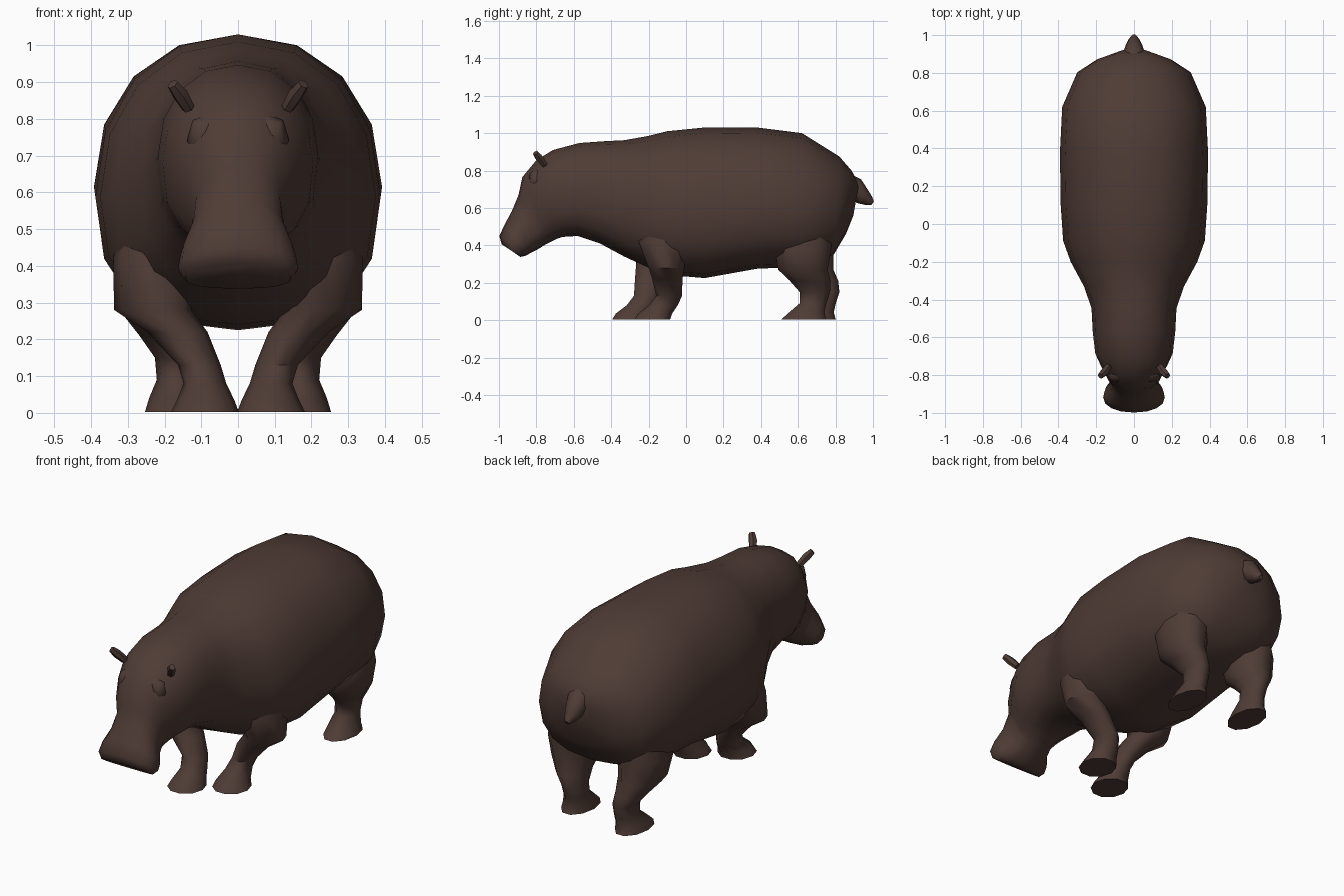
import bpy, bmesh, math
from mathutils import Vector

hide = bpy.data.materials.new("dark brown hide")
hide.diffuse_color = (0.078, 0.045, 0.036, 1)


def power(v, n):
    return math.copysign(abs(v) ** (2 / n), v)


def loft(name, rings, angle=50):
    """Skin a list of equal-length point rings and cap both ends."""
    bm = bmesh.new()
    loops = [[bm.verts.new(p) for p in ring] for ring in rings]
    n = len(loops[0])
    for a, b in zip(loops, loops[1:]):
        for i in range(n):
            bm.faces.new((a[i], a[(i + 1) % n], b[(i + 1) % n], b[i]))
    bm.faces.new(loops[0])
    bm.faces.new(loops[-1])
    bmesh.ops.recalc_face_normals(bm, faces=bm.faces)
    mesh = bpy.data.meshes.new(name)
    bm.to_mesh(mesh)
    bm.free()
    mesh.materials.append(hide)
    obj = bpy.data.objects.new(name, mesh)
    bpy.context.collection.objects.link(obj)
    bpy.ops.object.select_all(action='DESELECT')
    obj.select_set(True)
    bpy.context.view_layer.objects.active = obj
    bpy.ops.object.shade_smooth_by_angle(angle=math.radians(angle))
    return obj


def section(yt, zt, yb, zb, hw, mid=0.45, n_top=2.15, n_low=2.5, sides=16):
    """Upright rounded ring; mid is the height fraction of the widest point."""
    ring = []
    for i in range(sides):
        a = math.tau * i / sides
        c = math.cos(a)
        n = n_top if c > 0 else n_low
        t = mid + (1 - mid if c > 0 else mid) * power(c, n)
        ring.append((hw * power(math.sin(a), n), yb + (yt - yb) * t, zb + (zt - zb) * t))
    return ring


def level(z, x, y, hw, hd, sides=10):
    """Level oval ring for the legs."""
    return [(x + hw * math.cos(math.tau * i / sides),
             y + hd * math.sin(math.tau * i / sides), z) for i in range(sides)]


def tube(name, stations, sides=8):
    """Tapered tube through (x, y, z, radius) stations."""
    pts = [Vector(s[:3]) for s in stations]
    rings = []
    for k, p in enumerate(pts):
        d = pts[min(k + 1, len(pts) - 1)] - pts[max(k - 1, 0)]
        q = d.to_track_quat('Z', 'X')
        r = stations[k][3]
        rings.append([p + q @ Vector((r * math.cos(math.tau * i / sides),
                                      r * math.sin(math.tau * i / sides), 0))
                      for i in range(sides)])
    return loft(name, rings)


# barrel body, neck and drooping muzzle in one skin, from rump to nose
loft("body_and_head", [section(*s) for s in (
    (0.925, 0.73, 0.895, 0.56, 0.08),
    (0.885, 0.80, 0.855, 0.46, 0.20),
    (0.82, 0.875, 0.79, 0.35, 0.30),
    (0.62, 1.00, 0.62, 0.285, 0.38),
    (0.38, 1.03, 0.38, 0.275, 0.392),
    (0.10, 1.03, 0.10, 0.225, 0.388),
    (-0.10, 1.01, -0.08, 0.24, 0.375),
    (-0.20, 0.985, -0.20, 0.28, 0.335),
    (-0.33, 0.962, -0.33, 0.34, 0.265, 0.48),
    (-0.43, 0.957, -0.46, 0.41, 0.225, 0.5),
    (-0.57, 0.947, -0.58, 0.45, 0.218, 0.5),
    (-0.71, 0.91, -0.66, 0.445, 0.205, 0.5),
    (-0.80, 0.855, -0.69, 0.435, 0.178, 0.5),
    (-0.875, 0.765, -0.72, 0.42, 0.145, 0.5),
    (-0.895, 0.67, -0.75, 0.405, 0.122, 0.5),
    (-0.93, 0.585, -0.79, 0.38, 0.130, 0.5),
    (-0.97, 0.51, -0.83, 0.36, 0.158, 0.45),
    (-0.998, 0.45, -0.855, 0.345, 0.163, 0.45),
    (-0.985, 0.405, -0.885, 0.338, 0.145, 0.45))])

# ears and brows on both sides
for s, side in ((1, "right"), (-1, "left")):
    tube(side + "_ear", [(s * 0.135, -0.755, 0.83, 0.018),
                         (s * 0.158, -0.785, 0.868, 0.022),
                         (s * 0.178, -0.805, 0.895, 0.016)], 6)
    tube(side + "_brow", [(s * 0.06, -0.80, 0.80, 0.02),
                          (s * 0.09, -0.798, 0.775, 0.04),
                          (s * 0.10, -0.80, 0.735, 0.04),
                          (s * 0.10, -0.80, 0.69, 0.015)])

# stubby tail
tube("tail", [(0, 0.82, 0.755, 0.05), (0, 0.90, 0.705, 0.06),
              (0, 0.945, 0.66, 0.045), (0, 0.98, 0.637, 0.027),
              (0, 0.998, 0.625, 0.012)])

# legs as (height, x, y, half width, half depth), both pairs mid-stride
FRONT = ((0.60, 0.20, -0.13, 0.09, 0.10), (0.42, 0.228, -0.12, 0.112, 0.14),
         (0.28, 0.232, -0.105, 0.105, 0.10), (0.22, 0.165, -0.10, 0.082, 0.085),
         (0.13, 0.105, -0.09, 0.058, 0.072), (0.08, 0.09, -0.12, 0.058, 0.08),
         (0.035, 0.088, -0.165, 0.078, 0.095), (0.003, 0.09, -0.18, 0.092, 0.10))
HIND = ((0.55, 0.19, 0.64, 0.10, 0.14), (0.38, 0.21, 0.625, 0.12, 0.16),
        (0.27, 0.205, 0.625, 0.11, 0.14), (0.21, 0.19, 0.665, 0.078, 0.115),
        (0.15, 0.168, 0.69, 0.058, 0.085), (0.09, 0.165, 0.68, 0.056, 0.075),
        (0.04, 0.172, 0.645, 0.07, 0.10), (0.003, 0.175, 0.63, 0.078, 0.128))
for name, shape, s, shift in (("right_front_leg", FRONT, 1, 0),
                              ("left_front_leg", FRONT, -1, -0.12),
                              ("right_hind_leg", HIND, 1, 0),
                              ("left_hind_leg", HIND, -1, 0.05)):
    # the stride grows toward the foot
    loft(name, [level(z, s * x, y + shift * min(1, max(0, (0.45 - z) / 0.3)), w, d)
                for z, x, y, w, d in shape])
